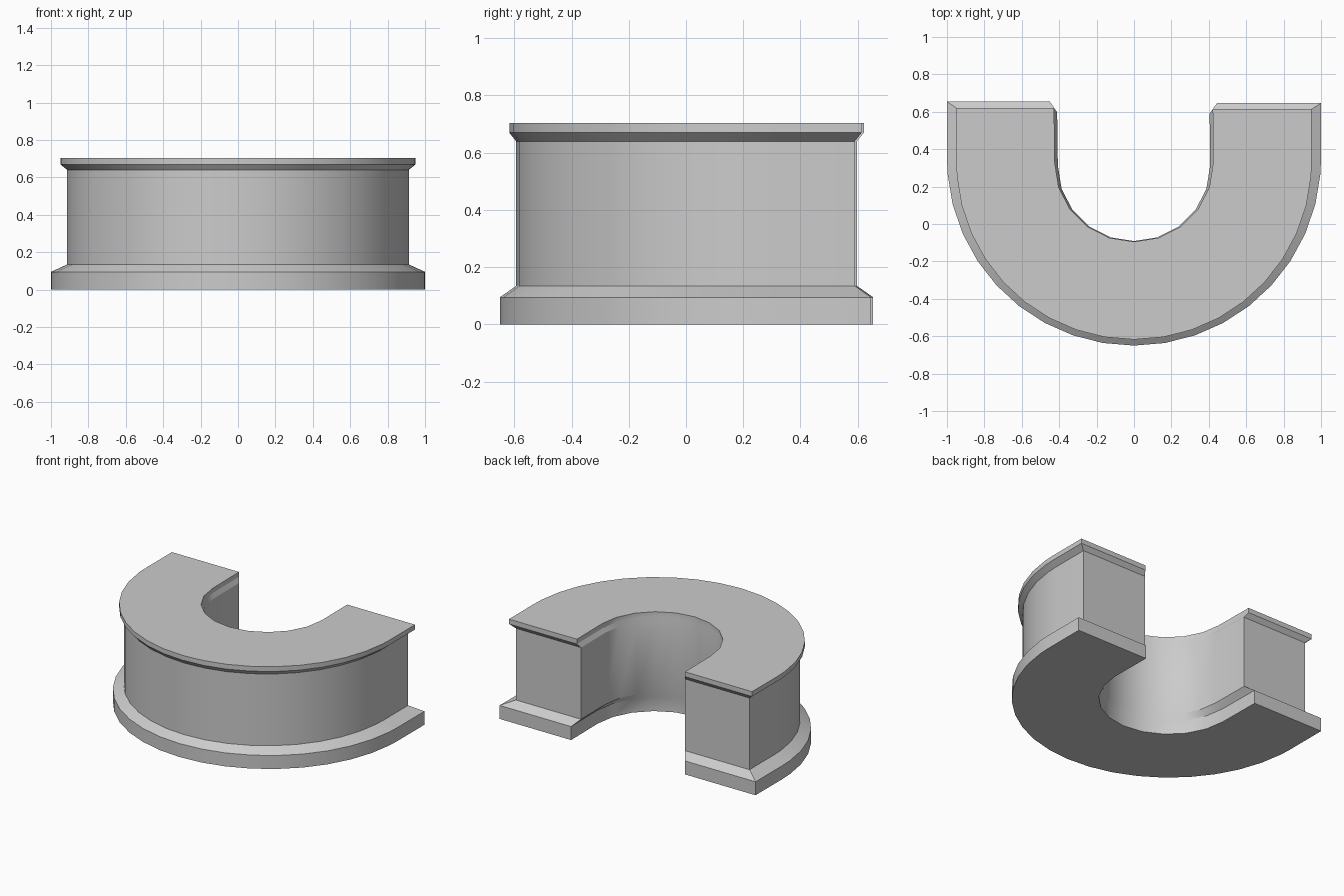
import bpy, bmesh
from math import sin, cos, radians

if "Cube" in bpy.data.objects:
    bpy.data.objects.remove(bpy.data.objects["Cube"])

# U-shaped footprint: outer arc, right end, inner arc, left end
BACK_L, BACK_R = 0.654, 0.646
outer_angles = [-90] + [k * 9.47 for k in range(-9, 10)] + [90]
outline = [(-1, BACK_L)]
outline += [(sin(radians(a)), 0.35 - cos(radians(a))) for a in outer_angles]
outline += [(1, BACK_R), (0.443, BACK_R)]
for k in range(11):
    a = radians(90 - 18 * k)
    outline.append((0.446 * sin(a), 0.344 - 0.444 * cos(a)))
outline.append((-0.45, BACK_L))

# Vertical profile: (height, footprint scale) for plinth, wall and cap
levels = [(0, 1), (0.095, 1), (0.135, 0.913),
          (0.64, 0.913), (0.67, 0.95), (0.704, 0.95)]

bm = bmesh.new()
rings = [[bm.verts.new((x * s, y * s, z)) for x, y in outline] for z, s in levels]
n = len(outline)
for low, high in zip(rings, rings[1:]):
    for i in range(n):
        j = (i + 1) % n
        bm.faces.new((low[i], low[j], high[j], high[i]))
bm.faces.new(rings[0][::-1])
bm.faces.new(rings[-1])
bmesh.ops.recalc_face_normals(bm, faces=bm.faces)

mesh = bpy.data.meshes.new("curved_counter")
bm.to_mesh(mesh)
bm.free()
counter = bpy.data.objects.new("curved_counter", mesh)
bpy.context.collection.objects.link(counter)

# Smooth curved walls, crisp moulding edges
bpy.context.view_layer.objects.active = counter
counter.select_set(True)
bpy.ops.object.shade_smooth_by_angle(angle=radians(25))
